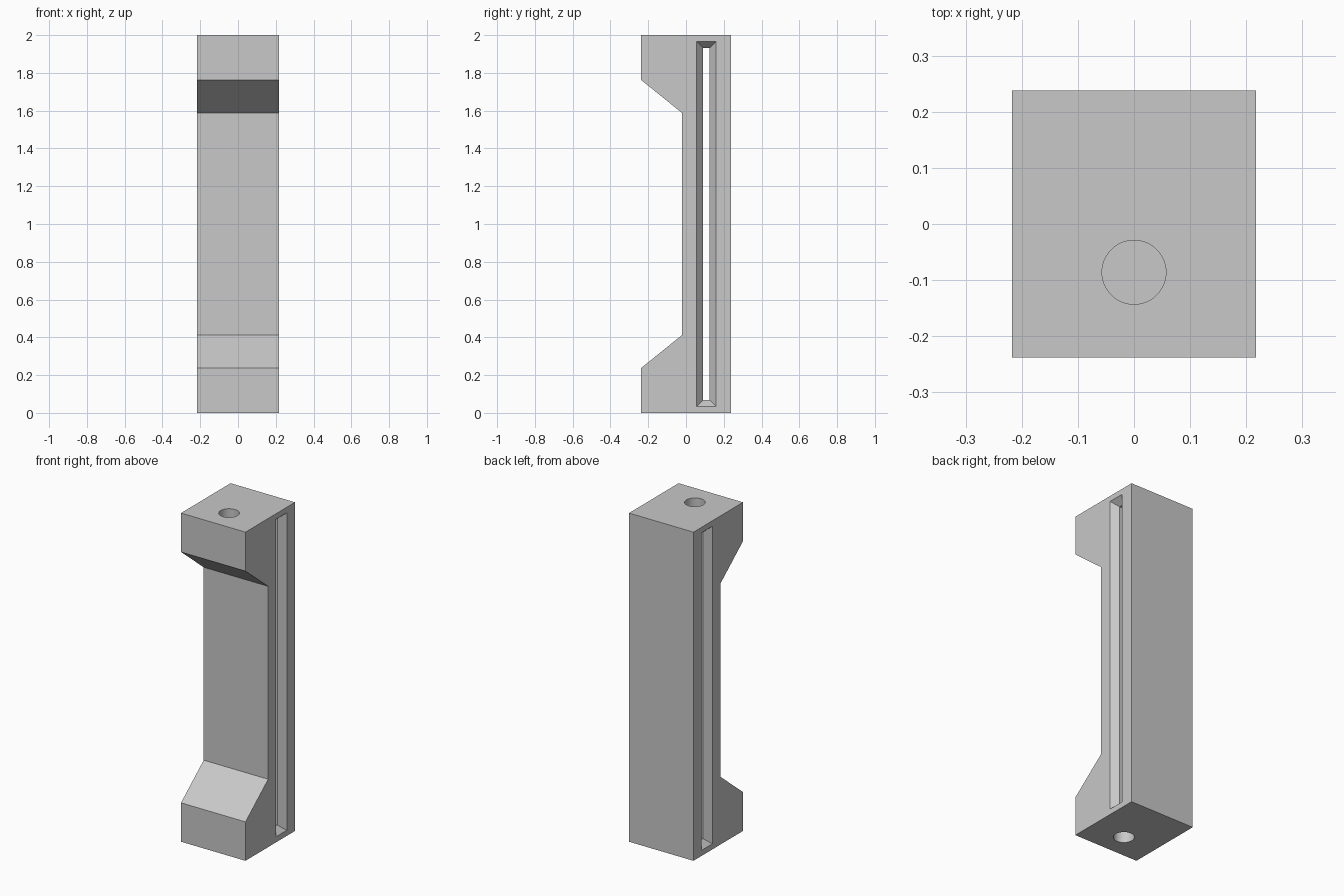
import bpy, bmesh, math
from mathutils import Matrix

if "Cube" in bpy.data.objects:
    bpy.data.objects.remove(bpy.data.objects["Cube"])

HALF_W, BACK, FRONT, WAIST = 0.217, 0.238, -0.238, -0.02

grey = bpy.data.materials.new("plain_grey")
grey.use_nodes = True
colour = (0.58, 0.58, 0.58, 1)
grey.diffuse_color = colour
grey.node_tree.nodes["Principled BSDF"].inputs["Base Color"].default_value = colour


def make_object(name, bm):
    bmesh.ops.recalc_face_normals(bm, faces=bm.faces)
    mesh = bpy.data.meshes.new(name)
    bm.to_mesh(mesh)
    bm.free()
    mesh.materials.append(grey)
    obj = bpy.data.objects.new(name, mesh)
    bpy.context.collection.objects.link(obj)
    return obj


def slot_ring(bm, x, grow):
    """Rectangle across the slot at x, widened by grow on every side."""
    y0, y1, z0, z1 = 0.09 - grow, 0.125 + grow, 0.068 - grow, 1.932 + grow
    return [bm.verts.new((x, y, z)) for y, z in ((y0, z0), (y1, z0), (y1, z1), (y0, z1))]


def cut(target, cutter):
    cutter.hide_render = True
    mod = target.modifiers.new(cutter.name, 'BOOLEAN')
    mod.operation = 'DIFFERENCE'
    mod.solver = 'EXACT'
    mod.object = cutter
    bpy.context.view_layer.objects.active = target
    bpy.ops.object.modifier_apply(modifier=mod.name)
    bpy.data.objects.remove(cutter)


# Bracket body: side profile extruded across the width
bm = bmesh.new()
profile = [(BACK, 0), (FRONT, 0), (FRONT, 0.237), (WAIST, 0.413),
           (WAIST, 1.587), (FRONT, 1.763), (FRONT, 2), (BACK, 2)]
side = bm.faces.new([bm.verts.new((-HALF_W, y, z)) for y, z in profile])
extruded = bmesh.ops.extrude_face_region(bm, geom=[side])["geom"]
bmesh.ops.translate(bm, vec=(2 * HALF_W, 0, 0),
                    verts=[v for v in extruded if isinstance(v, bmesh.types.BMVert)])
body = make_object("bracket_body", bm)

# Long through slot with chamfered mouths on both sides
bm = bmesh.new()
chamfer, inset, over = 0.04, 0.034, 0.01
wide = inset * (1 + over / chamfer)
stations = [(-HALF_W - over, wide), (-HALF_W + chamfer, 0),
            (HALF_W - chamfer, 0), (HALF_W + over, wide)]
rings = [slot_ring(bm, x, grow) for x, grow in stations]
for a, b in zip(rings, rings[1:]):
    for i in range(4):
        j = (i + 1) % 4
        bm.faces.new((a[i], a[j], b[j], b[i]))
bm.faces.new(rings[0])
bm.faces.new(rings[-1])
cut(body, make_object("slot_cutter", bm))

# Blind round holes in both ends
for end in (0, 2):
    bm = bmesh.new()
    bmesh.ops.create_cone(bm, cap_ends=True, segments=48, radius1=0.057, radius2=0.057,
                          depth=0.4, matrix=Matrix.Translation((0, -0.086, end)))
    cut(body, make_object("hole_cutter", bm))

bpy.ops.object.select_all(action='DESELECT')
body.select_set(True)
bpy.context.view_layer.objects.active = body
bpy.ops.object.shade_smooth_by_angle(angle=math.radians(30))
